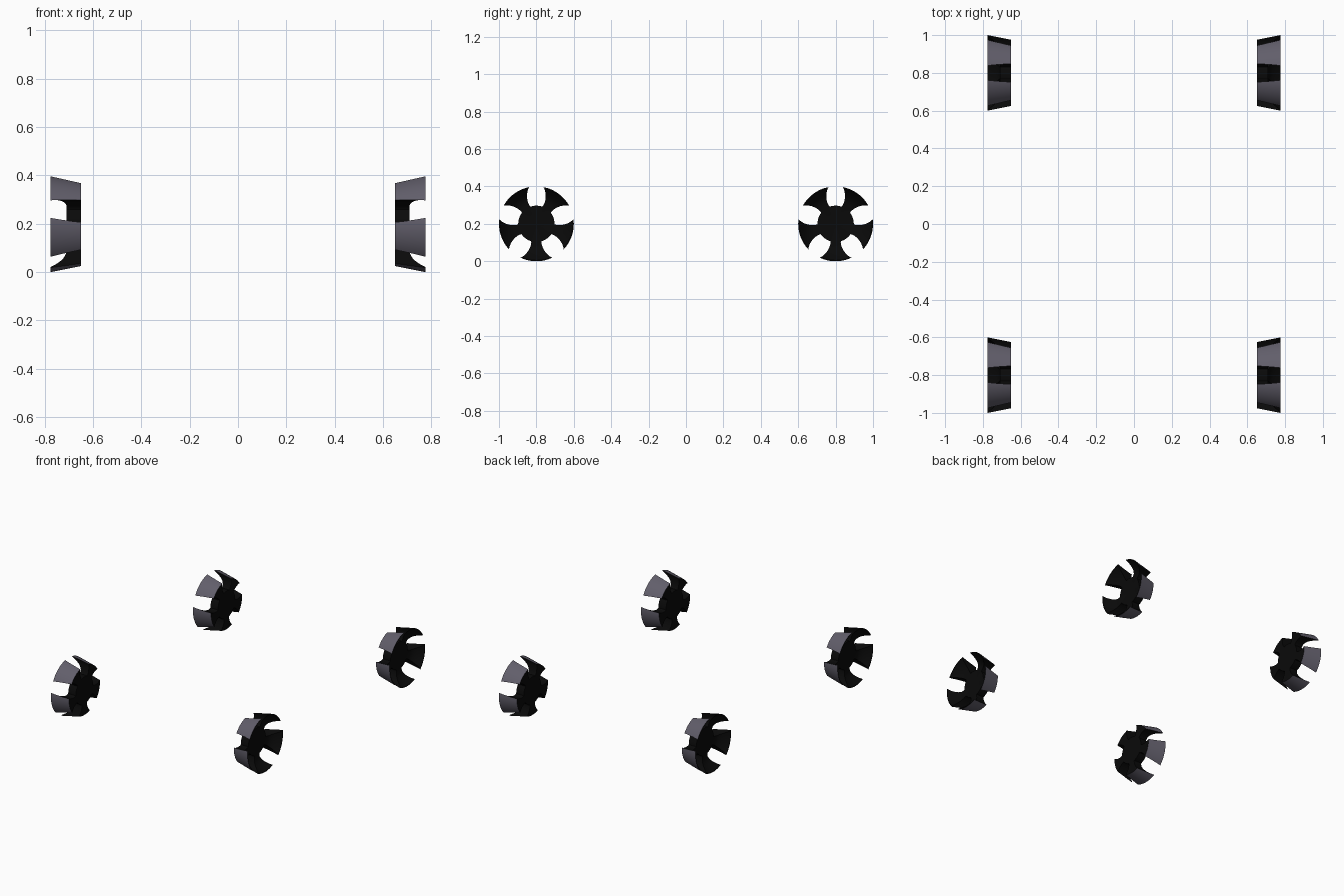
import bpy, bmesh, math
from mathutils import Matrix, Vector

cube = bpy.data.objects.get("Cube")
if cube:
    bpy.data.objects.remove(cube, do_unlink=True)

SEGMENTS = 80
SPOKES = 5
X_IN, X_OUT, X_FACE = 0.65, 0.775, 0.71   # back, outer lip, dished spoke face
R_IN, R_OUT, R_HUB = 0.175, 0.20, 0.097


def material(name, rgb):
    m = bpy.data.materials.new(name)
    m.use_nodes = True
    m.diffuse_color = (*rgb, 1)
    m.node_tree.nodes["Principled BSDF"].inputs["Base Color"].default_value = (*rgb, 1)
    return m


def make_object(name, bm):
    mesh = bpy.data.meshes.new(name)
    bmesh.ops.recalc_face_normals(bm, faces=bm.faces)
    bm.to_mesh(mesh)
    bm.free()
    ob = bpy.data.objects.new(name, mesh)
    bpy.context.collection.objects.link(ob)
    return ob


black = material("matte black", (0.003, 0.003, 0.003))
grey = material("tread grey", (0.12, 0.112, 0.145))

# Dished wheel body, turned around the x axis
profile = [(X_IN, 0), (X_IN, R_IN), (X_OUT, R_OUT), (X_OUT, 0.195), (0.752, 0.178),
           (0.733, 0.161), (0.719, 0.144), (X_FACE, 0.122), (X_FACE, 0)]
bm = bmesh.new()
verts = [bm.verts.new((x, 0, r)) for x, r in profile]
edges = [bm.edges.new(pair) for pair in zip(verts, verts[1:])]
bmesh.ops.spin(bm, geom=verts + edges, cent=(0, 0, 0), axis=(1, 0, 0),
               angle=math.tau, steps=SEGMENTS)
bmesh.ops.remove_doubles(bm, verts=bm.verts, dist=0.0001)
body = make_object("wheel_body", bm)

# Oval openings between the spokes, stopping at the round hub
bm = bmesh.new()
for i in range(SPOKES):
    turn = Matrix.Rotation(math.tau * i / SPOKES, 4, 'X')
    ring = []
    for k in range(48):
        a = math.tau * k / 48
        p = Vector((0, 0.05 * math.cos(a), 0.148 + 0.075 * math.sin(a)))
        if p.length < R_HUB:
            p *= R_HUB / p.length
        ring.append(bm.verts.new(turn @ (p + Vector((0.6, 0, 0)))))
    face = bm.faces.new(ring)
    out = bmesh.ops.extrude_face_region(bm, geom=[face])
    moved = [g for g in out["geom"] if isinstance(g, bmesh.types.BMVert)]
    bmesh.ops.translate(bm, verts=moved, vec=(0.25, 0, 0))
cutter = make_object("opening_cutter", bm)
cutter.hide_render = True

cut = body.modifiers.new("openings", 'BOOLEAN')
cut.operation = 'DIFFERENCE'
cut.solver = 'EXACT'
cut.object = cutter
bpy.context.view_layer.update()
evaluated = body.evaluated_get(bpy.context.evaluated_depsgraph_get())
wheel = bpy.data.meshes.new_from_object(evaluated)
wheel.name = "wheel"
for ob in (body, cutter):
    bpy.data.objects.remove(ob, do_unlink=True)

# Grey on the outer tread cone, black everywhere else
wheel.materials.clear()
wheel.materials.append(black)
wheel.materials.append(grey)


def on_tread(co):
    cone = R_IN + (R_OUT - R_IN) * (co.x - X_IN) / (X_OUT - X_IN)
    return abs(math.hypot(co.y, co.z) - cone) < 0.0015


for poly in wheel.polygons:
    tread = all(on_tread(wheel.vertices[v].co) for v in poly.vertices)
    poly.material_index = 1 if tread else 0

# Four wheels, the right pair turned to face outward
wheels = []
for side, angle in (("left", 0), ("right", math.pi)):
    for end, y in (("front", -0.8), ("back", 0.8)):
        ob = bpy.data.objects.new(f"{end}_{side}_wheel", wheel)
        bpy.context.collection.objects.link(ob)
        ob.location = (0, y, R_OUT)
        ob.rotation_euler.z = angle
        wheels.append(ob)

bpy.ops.object.select_all(action='DESELECT')
wheels[0].select_set(True)
bpy.context.view_layer.objects.active = wheels[0]
bpy.ops.object.shade_smooth_by_angle(angle=math.radians(30))
